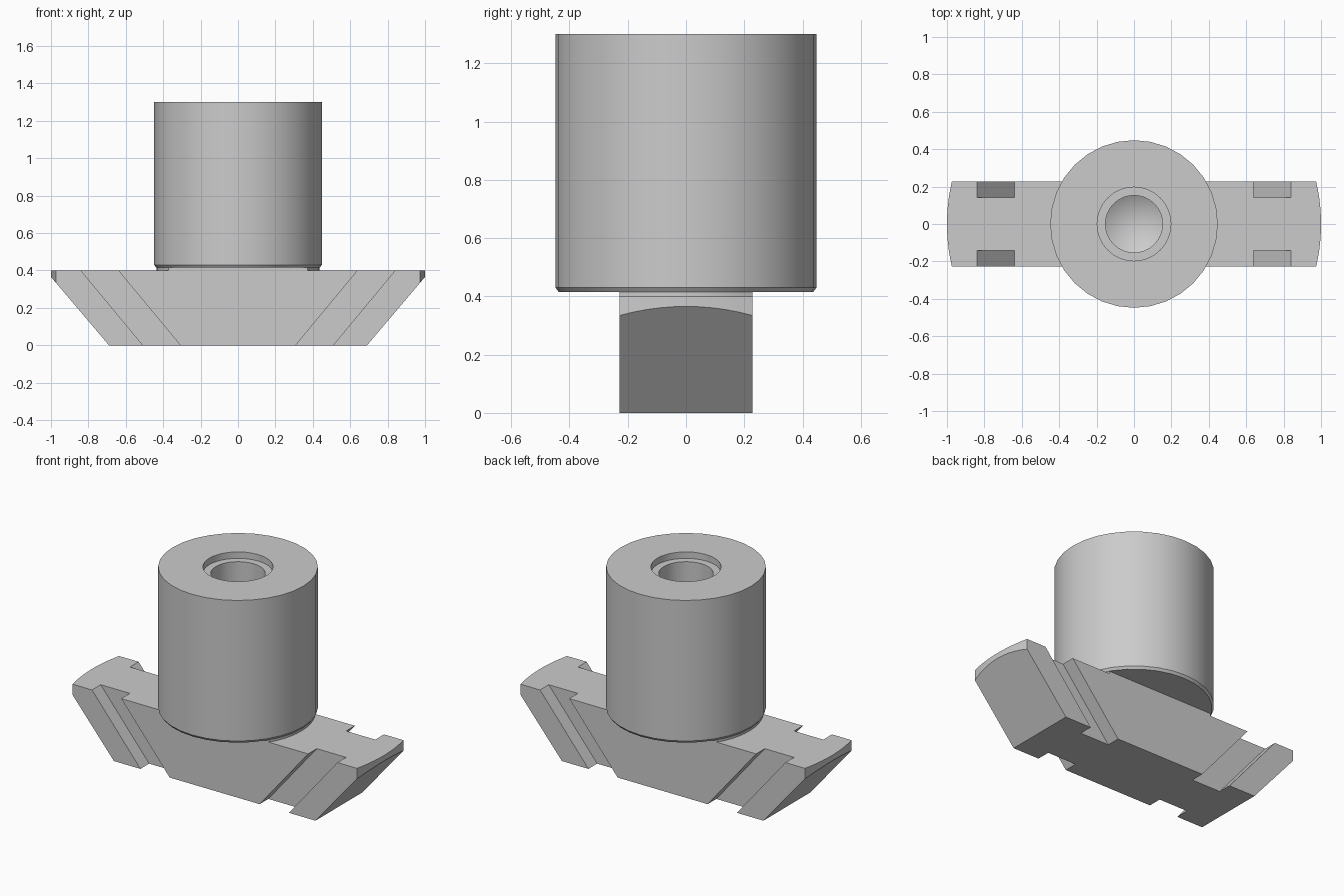
import bpy, bmesh, math
from mathutils import Vector

cube = bpy.data.objects.get("Cube")
if cube:
    bpy.data.objects.remove(cube)

steel = bpy.data.materials.new("grey_steel")
steel.use_nodes = True
GREY = (0.6, 0.6, 0.6, 1)
steel.diffuse_color = GREY
steel.node_tree.nodes["Principled BSDF"].inputs["Base Color"].default_value = GREY

HALF_W = 0.228      # half width of the bar
BAR_TOP = 0.4
COLLAR_BASE = 0.415


def finish(name, bm):
    bmesh.ops.recalc_face_normals(bm, faces=bm.faces)
    mesh = bpy.data.meshes.new(name)
    bm.to_mesh(mesh)
    bm.free()
    mesh.materials.append(steel)
    obj = bpy.data.objects.new(name, mesh)
    bpy.context.collection.objects.link(obj)
    return obj


def prism(points, direction):
    """Extrude a closed outline along a direction."""
    bm = bmesh.new()
    face = bm.faces.new([bm.verts.new(p) for p in points])
    new = bmesh.ops.extrude_face_region(bm, geom=[face])["geom"]
    verts = [g for g in new if isinstance(g, bmesh.types.BMVert)]
    bmesh.ops.translate(bm, verts=verts, vec=direction)
    return bm


def round_ended_outline(radius, z, steps=10):
    """Strip of the bar's width with ends on a circle."""
    a = math.asin(HALF_W / radius)
    angles = [-a + 2 * a * i / steps for i in range(steps + 1)]
    angles += [t + math.pi for t in angles]
    return [(radius * math.cos(t), radius * math.sin(t), z) for t in angles]


def smooth(obj):
    bpy.ops.object.select_all(action="DESELECT")
    obj.select_set(True)
    bpy.context.view_layer.objects.active = obj
    bpy.ops.object.shade_smooth_by_angle(angle=math.radians(25))


# Bar with rounded ends, undercut by a sloping plane at each end
bm = prism(round_ended_outline(1.0, 0), (0, 0, BAR_TOP))
for s in (-1, 1):
    geom = bm.verts[:] + bm.edges[:] + bm.faces[:]
    cut = bmesh.ops.bisect_plane(bm, geom=geom, plane_co=(s * 0.69, 0, 0),
                                 plane_no=Vector((s, 0, -0.848)).normalized(),
                                 clear_outer=True)
    edges = [e for e in cut["geom_cut"] if isinstance(e, bmesh.types.BMEdge)]
    bmesh.ops.contextual_create(bm, geom=edges)
bar = finish("clamping_bar", bm)

# Four slanted side notches
bpy.context.view_layer.objects.active = bar
for s in (-1, 1):
    for side in (-1, 1):
        lean, extra = 0.83, 0.05
        y = side * 0.143
        lo, hi = -extra, BAR_TOP + extra
        outline = [(s * (x + lean * z), y, z)
                   for x, z in ((0.308, lo), (0.508, lo), (0.508, hi), (0.308, hi))]
        cutter = finish("notch_cutter", prism(outline, (0, side * 0.2, 0)))
        cutter.hide_render = True
        mod = bar.modifiers.new("notch", "BOOLEAN")
        mod.operation = "DIFFERENCE"
        mod.solver = "EXACT"
        mod.object = cutter
        bpy.ops.object.modifier_apply(modifier=mod.name)
        bpy.data.objects.remove(cutter)
smooth(bar)

# Thin neck between bar and collar
neck = finish("neck", prism(round_ended_outline(0.435, BAR_TOP),
                            (0, 0, COLLAR_BASE - BAR_TOP)))
smooth(neck)

# Collar turned from a profile, with a stepped blind hole and drill point
profile = [(0, COLLAR_BASE), (0.437, COLLAR_BASE), (0.448, 0.43), (0.448, 1.3),
           (0.197, 1.3), (0.197, 1.26), (0.153, 1.26), (0.153, 0.6), (0, 0.51)]
bm = bmesh.new()
verts = [bm.verts.new((r, 0, z)) for r, z in profile]
edges = [bm.edges.new(pair) for pair in zip(verts, verts[1:])]
bmesh.ops.spin(bm, geom=verts + edges, cent=(0, 0, 0), axis=(0, 0, 1),
               angle=math.tau, steps=32)
bmesh.ops.remove_doubles(bm, verts=bm.verts, dist=0.0005)
collar = finish("collar", bm)
smooth(collar)
